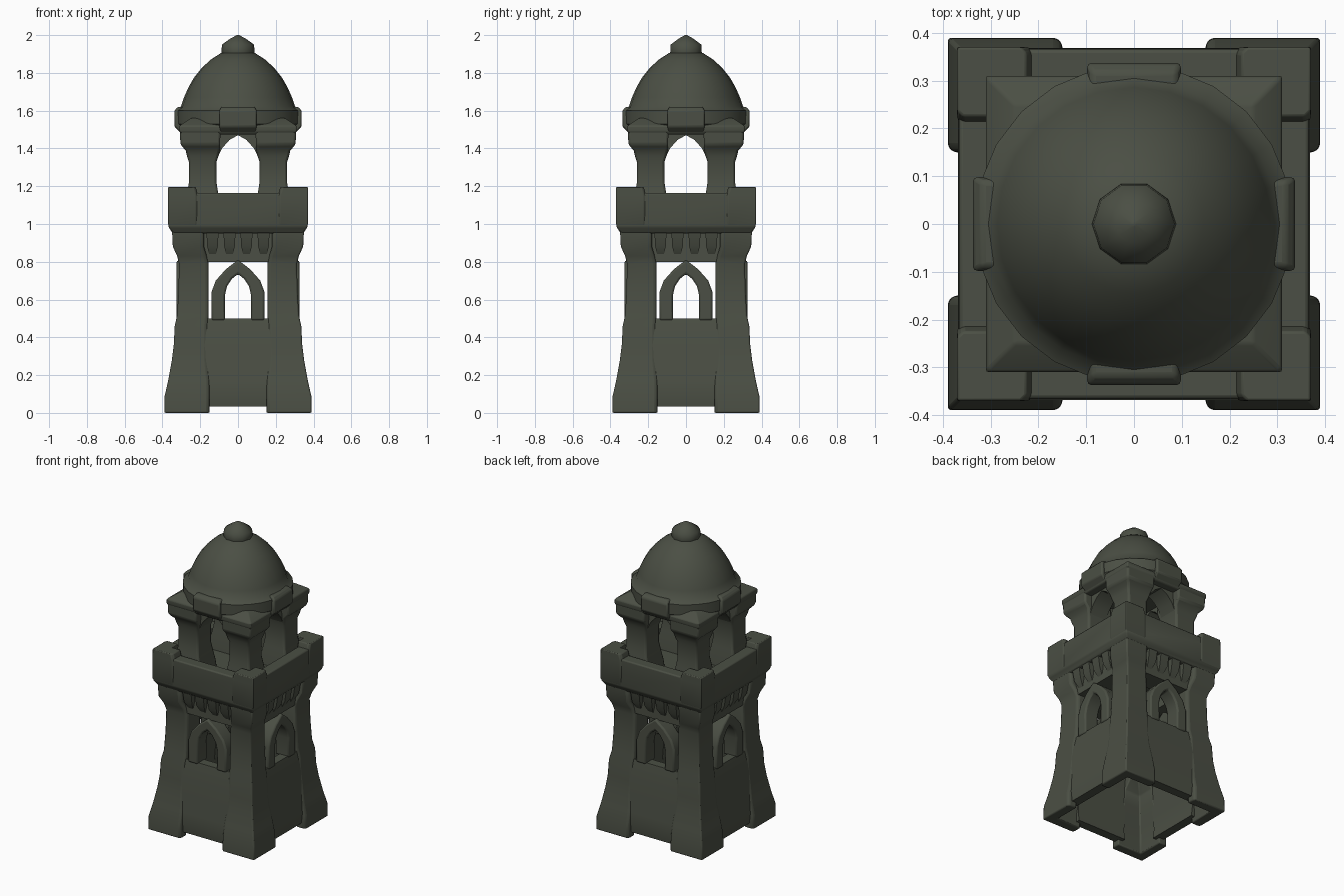
import bpy, bmesh, math
from mathutils import Matrix, Vector

old = bpy.data.objects.get("Cube")
if old:
    bpy.data.objects.remove(old, do_unlink=True)

stone = bpy.data.materials.new("dark mossy stone")
stone.use_nodes = True
COLOR = (0.07, 0.078, 0.058, 1)
stone.diffuse_color = COLOR
stone.node_tree.nodes["Principled BSDF"].inputs["Base Color"].default_value = COLOR


def finish(name, bm, bevel=0.0, turns=1, angle=40):
    """Repeat the mesh around z, then make a smooth, softly edged object."""
    source = bm.faces[:] + bm.edges[:] + bm.verts[:]
    for i in range(1, turns):
        copy = bmesh.ops.duplicate(bm, geom=source)["geom"]
        verts = [v for v in copy if isinstance(v, bmesh.types.BMVert)]
        bmesh.ops.rotate(bm, verts=verts, matrix=Matrix.Rotation(math.tau * i / turns, 3, "Z"))
    bmesh.ops.recalc_face_normals(bm, faces=bm.faces)
    mesh = bpy.data.meshes.new(name)
    bm.to_mesh(mesh)
    bm.free()
    mesh.materials.append(stone)
    obj = bpy.data.objects.new(name, mesh)
    bpy.context.collection.objects.link(obj)
    if bevel:
        mod = obj.modifiers.new("soft edges", "BEVEL")
        mod.width, mod.segments = bevel, 2
    bpy.ops.object.select_all(action="DESELECT")
    obj.select_set(True)
    bpy.context.view_layer.objects.active = obj
    bpy.ops.object.shade_smooth_by_angle(angle=math.radians(angle))


def loft(bm, rings, closed=False):
    """Skin a stack of rings that share a point count."""
    loops = [[bm.verts.new(p) for p in ring] for ring in rings]
    pairs = list(zip(loops, loops[1:])) + ([(loops[-1], loops[0])] if closed else [])
    for a, b in pairs:
        for i in range(len(a)):
            j = (i + 1) % len(a)
            bm.faces.new((a[i], a[j], b[j], b[i]))
    if not closed:
        bm.faces.new(loops[0][::-1])
        bm.faces.new(loops[-1])


def box(bm, low, high):
    low, high = Vector(low), Vector(high)
    size = Matrix.Diagonal((high - low).to_4d())
    size[3][3] = 1
    bmesh.ops.create_cube(bm, size=1, matrix=Matrix.Translation((low + high) / 2) @ size)


def square(half, z, cx=0.0):
    return [(cx + sx * half, cx + sy * half, z) for sx, sy in ((-1, -1), (1, -1), (1, 1), (-1, 1))]


def side_strip(w, front, back, z):
    return [(-w, -front, z), (w, -front, z), (w, -back, z), (-w, -back, z)]


def circle(r, z, n):
    return [(r * math.cos(math.tau * i / n), r * math.sin(math.tau * i / n), z) for i in range(n)]


def angle_section(z, outer, inner, t):
    """Corner-hugging L section, softened where its arms end."""
    o, i, k, c = outer, inner, outer - t, 0.012
    return [(x, y, z) for x, y in ((o, o), (i + c, o), (i, o - c), (i, k),
                                   (k, k), (k, i), (o - c, i), (o, i + c))]


# Flared corner buttresses: thin shells below, solid piers beside the windows
POST = [(0, 0.39, 0.15), (0.09, 0.388, 0.15), (0.17, 0.37, 0.15), (0.28, 0.35, 0.16),
        (0.36, 0.34, 0.16), (0.46, 0.335, 0.16), (0.52, 0.322, 0.155), (0.65, 0.315, 0.155),
        (0.79, 0.312, 0.155), (0.83, 0.322, 0.165), (0.88, 0.345, 0.18), (0.98, 0.35, 0.18)]
bm = bmesh.new()
loft(bm, [angle_section(z, o, i, 0.065 if z < 0.45 else 0.14) for z, o, i in POST])
finish("corner_buttresses", bm, 0.008, 4)

# Sloping lower walls under the window sills
bm = bmesh.new()
WALL = [(0.035, 0.36), (0.1, 0.368), (0.17, 0.361), (0.28, 0.347), (0.42, 0.334), (0.5, 0.318)]
loft(bm, [side_strip(0.18, o, o - 0.06, z) for z, o in WALL])
finish("lower_walls", bm, 0, 4)

# Pointed window frames
bm = bmesh.new()
half = [(0.14, 0.068, 0.49, 0.49), (0.14, 0.07, 0.64, 0.62),
        (0.118, 0.058, 0.70, 0.67), (0.065, 0.032, 0.76, 0.71), (0, 0, 0.81, 0.735)]
spans = [(-xo, -xi, zo, zi) for xo, xi, zo, zi in half]
spans += [(xo, xi, zo, zi) for xo, xi, zo, zi in half[-2::-1]]
FRONT, BACK = -0.325, -0.225
loft(bm, [[(xo, FRONT, zo), (xi, FRONT, zi), (xi, BACK, zi), (xo, BACK, zo)]
          for xo, xi, zo, zi in spans])
finish("window_arches", bm, 0.01, 4)

# Window lintels with a row of corbels
bm = bmesh.new()
box(bm, (-0.2, -0.305, 0.8), (0.2, -0.17, 0.98))
for x in (-0.135, -0.045, 0.045, 0.135):
    loft(bm, [[(x - w, -o, z), (x + w, -o, z), (x + w, -0.28, z), (x - w, -0.28, z)]
              for z, o, w in ((0.84, 0.305, 0.018), (0.885, 0.332, 0.029), (0.97, 0.347, 0.032))])
finish("lintels_and_corbels", bm, 0, 4)

# Balcony floor
bm = bmesh.new()
box(bm, (-0.3, -0.3, 0.9), (0.3, 0.3, 1.05))
finish("balcony_floor", bm)

# Parapet ring with slightly raised corners
bm = bmesh.new()
loft(bm, [square(h, z) for h, z in ((0.29, 0.95), (0.345, 0.95), (0.368, 0.985),
                                    (0.366, 1.165), (0.29, 1.165))], closed=True)
finish("parapet", bm, 0.008)
bm = bmesh.new()
loft(bm, [angle_section(z, o, i, 0.085) for z, o, i in
          ((0.97, 0.355, 0.21), (1.0, 0.371, 0.21), (1.15, 0.371, 0.21), (1.197, 0.37, 0.225))])
finish("parapet_corners", bm, 0.005, 4)

# Belfry columns with spread feet and flaring capitals
bm = bmesh.new()
COLUMN = [(1.03, 0.1), (1.1, 0.093), (1.17, 0.081), (1.22, 0.073), (1.33, 0.073), (1.36, 0.083),
          (1.39, 0.09), (1.42, 0.105), (1.52, 0.108)]
loft(bm, [square(h, z, 0.187 if z < 1.4 else 0.2) for z, h in COLUMN])
finish("belfry_columns", bm, 0.012, 4)

# Pointed belfry arches
bm = bmesh.new()
edge = [(0.113, 1.34), (0.085, 1.40), (0.045, 1.445), (0, 1.47)]
outline = [(-x, z) for x, z in edge] + edge[-2::-1] + [(0.13, 1.34), (0.13, 1.51),
                                                   (-0.13, 1.51), (-0.13, 1.34)]
loft(bm, [[(x, y, z) for x, z in outline] for y in (-0.255, -0.13)])
finish("belfry_arches", bm, 0, 4)

# Square eave slab and the central tabs on each side
bm = bmesh.new()
loft(bm, [square(h, z) for h, z in ((0.3, 1.475), (0.31, 1.49), (0.31, 1.52), (0.25, 1.56))])
finish("eave_slab", bm, 0.006)
bm = bmesh.new()
loft(bm, [side_strip(w, o, 0.2, z) for z, o, w in
          ((1.48, 0.3, 0.09), (1.515, 0.337, 0.098), (1.6, 0.337, 0.098), (1.62, 0.318, 0.088))])
finish("eave_tabs", bm, 0.008, 4)

# Dome on its drum, then the finial
bm = bmesh.new()
DOME = [(0.30, 1.50), (0.332, 1.53), (0.333, 1.60), (0.302, 1.622), (0.286, 1.67), (0.264, 1.72),
        (0.233, 1.775), (0.193, 1.825), (0.145, 1.87), (0.09, 1.905), (0.05, 1.91)]
loft(bm, [circle(r, z, 24) for r, z in DOME])
finish("dome", bm)
bm = bmesh.new()
loft(bm, [circle(r, z, 10) for r, z in ((0.08, 1.88), (0.088, 1.905), (0.085, 1.95),
                                        (0.04, 1.982), (0.006, 2.0))])
finish("finial", bm, 0, 1, 60)
